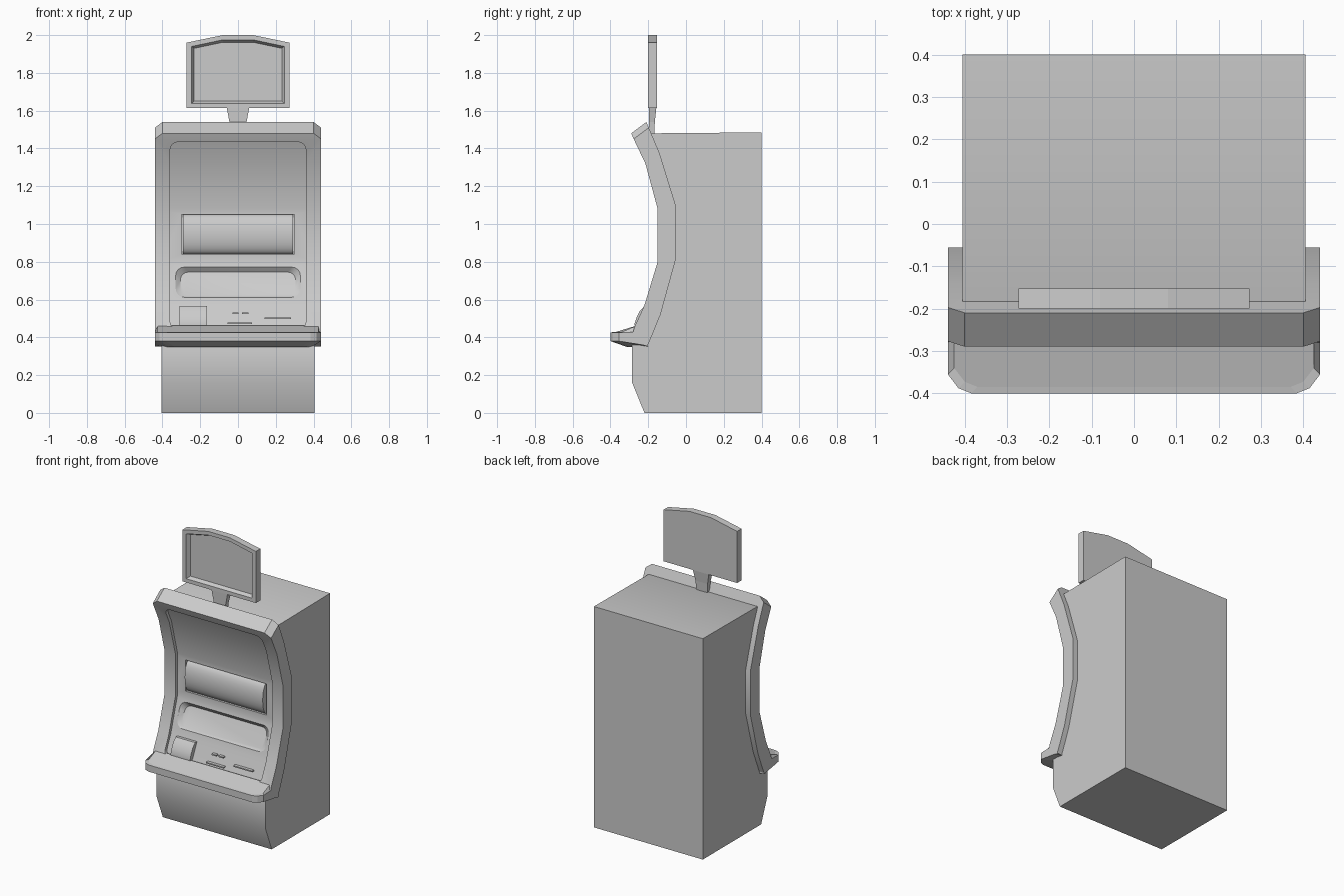
import bpy, bmesh
from math import sin, cos, pi

if "Cube" in bpy.data.objects:
    bpy.data.objects.remove(bpy.data.objects["Cube"])


def loft(name, loops):
    """Closed solid through loops that all have the same number of points."""
    bm = bmesh.new()
    rings = [[bm.verts.new(p) for p in loop] for loop in loops]
    n = len(rings[0])
    for a, b in zip(rings, rings[1:]):
        for i in range(n):
            j = (i + 1) % n
            bm.faces.new((a[i], a[j], b[j], b[i]))
    bm.faces.new(rings[0])
    bm.faces.new(rings[-1])
    bmesh.ops.recalc_face_normals(bm, faces=bm.faces)
    mesh = bpy.data.meshes.new(name)
    bm.to_mesh(mesh)
    bm.free()
    ob = bpy.data.objects.new(name, mesh)
    bpy.context.collection.objects.link(ob)
    return ob


def side_prism(name, profile, x0, x1):
    """Extrude a (y, z) profile along x."""
    return loft(name, [[(x, y, z) for y, z in profile] for x in (x0, x1)])


def activate(ob):
    bpy.ops.object.select_all(action='DESELECT')
    ob.select_set(True)
    bpy.context.view_layer.objects.active = ob


def smooth(ob, angle=0.5):
    activate(ob)
    bpy.ops.object.shade_smooth_by_angle(angle=angle)


def cut(ob, cutter):
    mod = ob.modifiers.new("cut", 'BOOLEAN')
    mod.operation = 'DIFFERENCE'
    mod.solver = 'EXACT'
    mod.object = cutter
    activate(ob)
    bpy.ops.object.modifier_apply(modifier=mod.name)
    bpy.data.objects.remove(cutter)


def round_rect(hx, z0, z1, r, steps=4):
    """Rounded rectangle as (x, z) points."""
    pts = []
    for k, (cx, cz) in enumerate([(hx - r, z1 - r), (r - hx, z1 - r),
                                  (r - hx, z0 + r), (hx - r, z0 + r)]):
        for s in range(steps + 1):
            a = (k + s / steps) * pi / 2
            pts.append((cx + r * cos(a), cz + r * sin(a)))
    return pts


front = [(-.29, 1.48), (-.277, 1.45), (-.215, 1.32), (-.15, 1.08),
         (-.15, .80), (-.22, .57), (-.275, .45), (-.29, .38)]
back = [(-.21, 1.54), (-.197, 1.51), (-.14, 1.375), (-.055, 1.10),
        (-.055, .81), (-.135, .52), (-.18, .41), (-.205, .352)]
RECESS = .022


def panel_y(z):
    """y of the recessed panel at height z."""
    for (y0, z0), (y1, z1) in zip(front, front[1:]):
        if z1 <= z <= z0:
            return y0 + (y1 - y0) * (z0 - z) / (z0 - z1) + RECESS


# Cabinet, whose curved front is the recessed panel
cabinet = side_prism("cabinet",
                     [(.4, 0), (.4, 1.485), (-.18, 1.48)]
                     + [(y + RECESS, z) for y, z in front[1:7]]
                     + [(-.285, .36), (-.285, .16), (-.22, 0)], -.405, .405)

# Button tray pocket, deeper at its top edge
mouth = round_rect(.33, .612, .772, .045)
floor = round_rect(.305, .617, .745, .04)


def slope(z):
    return panel_y(.68) + (z - .68) * .304


cut(cabinet, loft("tray_cutter", [
    [(x, slope(z) - .02, z) for x, z in mouth],
    [(x, slope(z), z) for x, z in mouth],
    [(x, slope(z) + .008 + .022 * (z - .617) / .128, z) for x, z in floor]]))

# Reel window pocket
cut(cabinet, side_prism("window_cutter",
                        [(-.2, .84), (-.2, 1.05), (-.10, 1.05), (-.10, .84)],
                        -.30, .30))
smooth(cabinet)

# Convex reel display
arc = [(-.108 - .044 * sin(pi * i / 12), .945 + .105 * -cos(pi * i / 12))
       for i in range(13)]
smooth(side_prism("reel_display", arc + [(-.09, 1.05), (-.09, .84)],
                  -.29, .29), 0.6)

# Curved front frame with clipped top corners and a rounded opening
loops = []
for i, (f, b) in enumerate(zip(front, back)):
    hx = .40 if i == 0 else .44
    loops.append([(-hx, *f), (hx, *f), (hx, *b), (-hx, *b)])
frame = loft("front_frame", loops)
opening = round_rect(.36, .44, 1.435, .045)
cut(frame, loft("opening_cutter", [[(x, y, z) for x, z in opening]
                                   for y in (-.6, .2)]))
smooth(frame)

# Shelf with clipped front corners and bevelled top and underside
def shelf_loop(hx, y_front, z_front, z_back, y_back=-.2):
    half = [(hx, y_back, z_back), (hx, y_front + .045, z_front),
            (hx - .025, y_front + .012, z_front),
            (hx - .055, y_front, z_front)]
    return half + [(-x, y, z) for x, y, z in reversed(half)]


loft("shelf", [shelf_loop(.39, -.315, .35, .35),
               shelf_loop(.44, -.40, .38, .355),
               shelf_loop(.44, -.40, .425, .43),
               shelf_loop(.425, -.385, .428, .462, -.262)])

# Bill acceptor with a rounded front
smooth(side_prism("bill_acceptor",
                  [(-.19, .462), (-.272, .462), (-.272, .475), (-.262, .505),
                   (-.244, .54), (-.22, .565), (-.18, .565)], -.31, -.165))

# Small ledges: card slot, coin slot and buttons
for name, x0, x1, z in [("card_slot", .14, .28, .50),
                        ("coin_slot", -.055, .075, .475),
                        ("left_button", -.03, .003, .528),
                        ("right_button", .02, .055, .528)]:
    y = panel_y(z)
    side_prism(name, [(y - .02, z - .004), (y - .02, z + .004),
                      (y + .03, z + .004), (y + .03, z - .004)], x0, x1)

# Sign board with an arched top and a recessed face
def sign_loop(hx, z0, z1, z2, y):
    return [(-hx, y, z0), (hx, y, z0), (hx, y, z1), (.08, y, z2),
            (-.08, y, z2), (-hx, y, z1)]


sign = loft("sign_board", [sign_loop(.273, 1.613, 1.96, 2.0, y)
                           for y in (-.20, -.153)])
cut(sign, loft("sign_cutter", [sign_loop(.245, 1.638, 1.94, 1.975, -.22),
                               sign_loop(.245, 1.638, 1.94, 1.975, -.198),
                               sign_loop(.232, 1.65, 1.93, 1.962, -.175)]))

# Tapered sign neck
loft("sign_neck", [[(-hx, y0, z), (hx, y0, z), (hx, y1, z), (-hx, y1, z)]
                   for hx, y0, y1, z in [(.04, -.195, -.168, 1.47),
                                         (.045, -.195, -.165, 1.54),
                                         (.06, -.197, -.157, 1.615)]])
